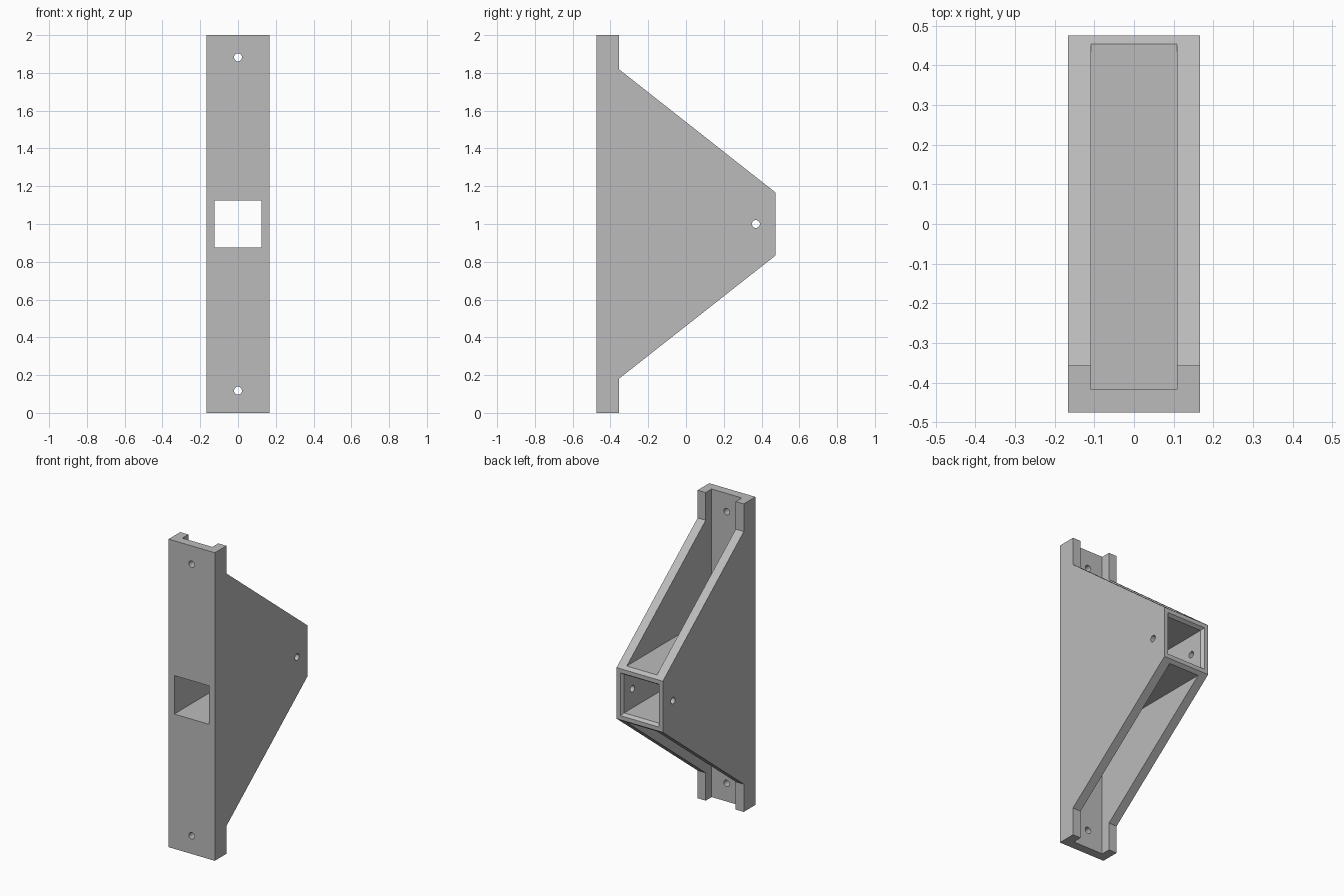
import bpy
import bmesh
import math
from mathutils import Matrix, Vector

if "Cube" in bpy.data.objects:
    bpy.data.objects.remove(bpy.data.objects["Cube"], do_unlink=True)

HALF_W, HALF_D = 0.166, 0.475      # outer half width and half depth
CHANNEL = 0.108                    # half width of the open channel
TUBE = 0.125                       # half size of the square passage
WALL = HALF_W - CHANNEL
FLANGE_Y = -0.356                  # rear face of the end flanges
MID = 1.0

grey = bpy.data.materials.new("plain grey")
grey.use_nodes = True
grey.diffuse_color = (0.5, 0.5, 0.5, 1)
grey.node_tree.nodes["Principled BSDF"].inputs["Base Color"].default_value = (0.5, 0.5, 0.5, 1)


def make_object(name, bm):
    bmesh.ops.recalc_face_normals(bm, faces=bm.faces)
    mesh = bpy.data.meshes.new(name)
    bm.to_mesh(mesh)
    bm.free()
    mesh.materials.append(grey)
    obj = bpy.data.objects.new(name, mesh)
    bpy.context.collection.objects.link(obj)
    return obj


def side_prism(name, profile, half_width):
    """Extrude a (y, z) outline across x."""
    bm = bmesh.new()
    face = bm.faces.new([bm.verts.new((-half_width, y, z)) for y, z in profile])
    ext = bmesh.ops.extrude_face_region(bm, geom=[face])
    verts = [v for v in ext["geom"] if isinstance(v, bmesh.types.BMVert)]
    bmesh.ops.translate(bm, verts=verts, vec=(2 * half_width, 0, 0))
    return make_object(name, bm)


def drill(name, centre, axis, length, radius=0.021):
    bm = bmesh.new()
    turn = Vector((0, 0, 1)).rotation_difference(Vector(axis)).to_matrix().to_4x4()
    bmesh.ops.create_cone(bm, cap_ends=True, segments=32, radius1=radius, radius2=radius,
                          depth=length, matrix=Matrix.Translation(centre) @ turn)
    return make_object(name, bm)


def cut(body, cutter):
    mod = body.modifiers.new(cutter.name, "BOOLEAN")
    mod.operation = "DIFFERENCE"
    mod.solver = "EXACT"
    mod.object = cutter
    bpy.context.view_layer.objects.active = body
    bpy.ops.object.modifier_apply(modifier=mod.name)
    bpy.data.objects.remove(cutter, do_unlink=True)


# Body: front plate with a tapering wedge behind it
upper = [(HALF_D, 0.166), (FLANGE_Y, 0.82), (FLANGE_Y, 1.0), (-HALF_D, 1.0)]
outline = [(y, MID + z) for y, z in upper] + [(y, MID - z) for y, z in reversed(upper)]
bracket = side_prism("bracket_body", outline, HALF_W)

# Open channels above and below the square tube
for sign in (1, -1):
    near, far = MID + sign * (TUBE + WALL), MID + sign * 1.2
    back, front = HALF_D + 0.1, WALL - HALF_D
    cut(bracket, side_prism("channel_cutter",
                            [(front, near), (back, near), (back, far), (front, far)], CHANNEL))

# Square passage with a flared rear mouth
bm = bmesh.new()
rings = []
for y, half in ((-0.6, TUBE), (HALF_D - 0.02, TUBE), (HALF_D + 0.02, TUBE + 0.028)):
    rings.append([bm.verts.new((sx * half, y, MID + sz * half))
                  for sx, sz in ((-1, -1), (1, -1), (1, 1), (-1, 1))])
for a, b in zip(rings, rings[1:]):
    for i in range(4):
        j = (i + 1) % 4
        bm.faces.new((a[i], a[j], b[j], b[i]))
bm.faces.new(rings[0])
bm.faces.new(rings[-1])
cut(bracket, make_object("passage_cutter", bm))

# Mounting holes in the plate and a cross pin hole near the mouth
for sign in (1, -1):
    cut(bracket, drill("screw_cutter", (0, -HALF_D, MID + sign * 0.882), (0, 1, 0), 0.3))
cut(bracket, drill("pin_cutter", (0, 0.37, MID), (1, 0, 0), 0.6))

# Smooth hole walls, crisp edges elsewhere
bpy.ops.object.select_all(action="DESELECT")
bracket.select_set(True)
bpy.context.view_layer.objects.active = bracket
bpy.ops.object.shade_smooth_by_angle(angle=math.radians(25))
